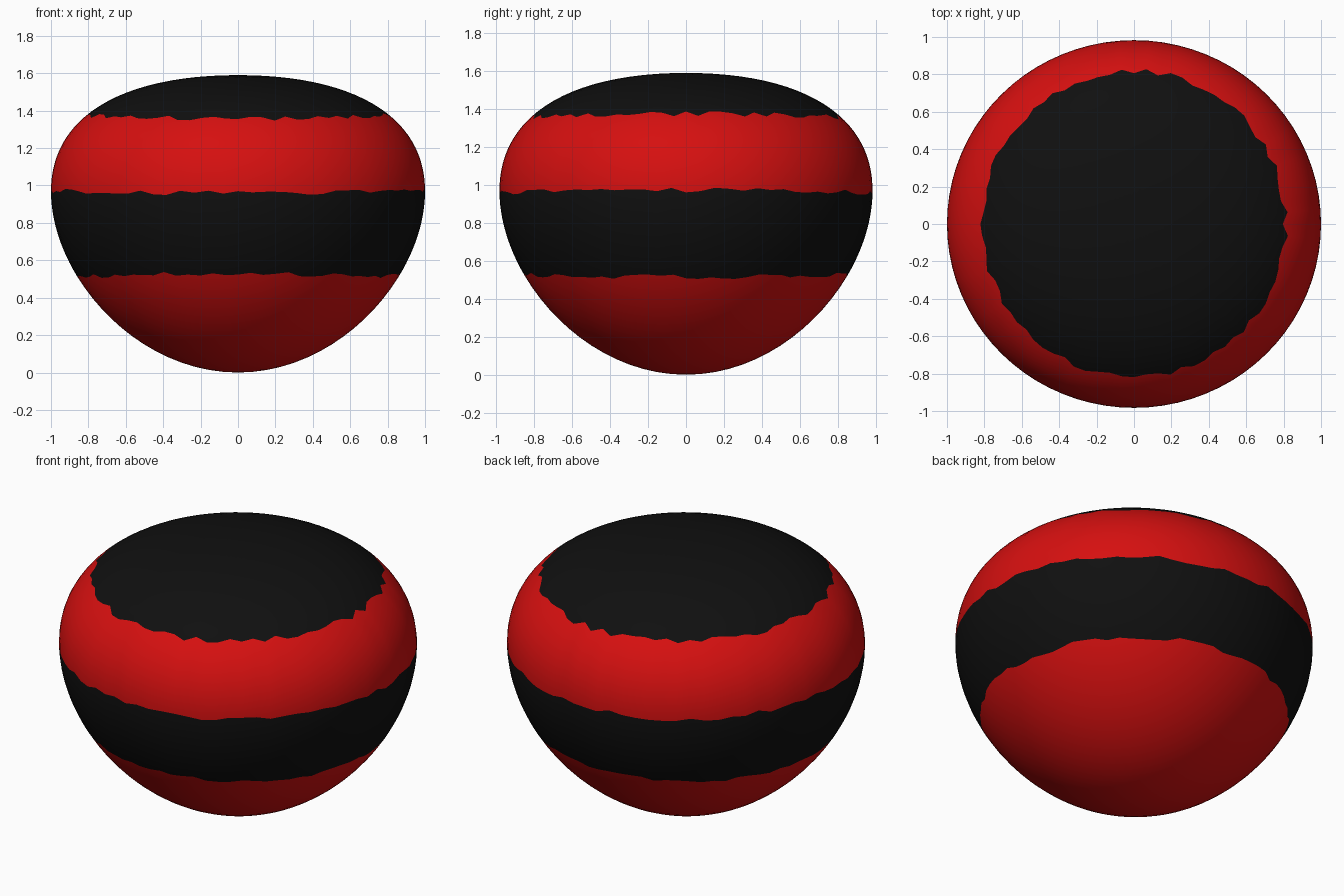
import bpy, bmesh, math, random

random.seed(4)
cube = bpy.data.objects.get("Cube")
if cube:
    bpy.data.objects.remove(cube, do_unlink=True)


def material(name, rgb):
    mat = bpy.data.materials.new(name)
    mat.use_nodes = True
    mat.diffuse_color = (*rgb, 1)
    bsdf = next(n for n in mat.node_tree.nodes if n.type == 'BSDF_PRINCIPLED')
    bsdf.inputs["Base Color"].default_value = (*rgb, 1)
    bsdf.inputs["Roughness"].default_value = 0.8
    return mat


# Silhouette: rounded bowl below the widest ring, flatter dome above it
BOWL = [(0, 0), (0.55, 0), (1, 0.52), (1, 0.97)]
DOME = [(1, 0.97), (1, 1.37), (0.62, 1.59), (0, 1.59)]
SEGMENTS = 80
DEPTH = 0.983


def profile(u):
    """Radius and height for u from 0 (bottom pole) to 2 (top pole)."""
    pts, t = (BOWL, u) if u <= 1 else (DOME, u - 1)
    w = ((1 - t) ** 3, 3 * t * (1 - t) ** 2, 3 * t * t * (1 - t), t ** 3)
    return tuple(sum(k * p[i] for k, p in zip(w, pts)) for i in (0, 1))


def u_at(z):
    lo, hi = 0.0, 2.0
    for _ in range(40):
        mid = (lo + hi) / 2
        lo, hi = (mid, hi) if profile(mid)[1] < z else (lo, mid)
    return lo


def ragged_edge(height, dip):
    """Profile parameter of an uneven stripe edge at every segment."""
    us = []
    for i in range(SEGMENTS):
        a = 2 * math.pi * i / SEGMENTS
        z = height - dip * math.sin(a) ** 2 + random.uniform(-0.013, 0.013)
        us.append(u_at(z))
    return us


# Stripe limits, from the bottom pole to the top pole
limits = [[0.0] * SEGMENTS, ragged_edge(0.515, -0.012), ragged_edge(0.973, 0.014),
          ragged_edge(1.375, 0.018), [2.0] * SEGMENTS]
steps = [14, 12, 12, 14]

bm = bmesh.new()


def ring(us):
    verts = []
    for i, u in enumerate(us):
        a = 2 * math.pi * i / SEGMENTS
        r, z = profile(u)
        verts.append(bm.verts.new((r * math.cos(a), DEPTH * r * math.sin(a), z)))
    return verts


# Sweep the rings, alternating colours stripe by stripe
bottom = bm.verts.new((0, 0, 0))
top = bm.verts.new((0, 0, profile(2)[1]))
previous = None
for stripe, count in enumerate(steps):
    for k in range(1, count + 1):
        t = k / count
        last = stripe == 3 and k == count
        current = None if last else ring(
            [a + (b - a) * t for a, b in zip(limits[stripe], limits[stripe + 1])])
        for i in range(SEGMENTS):
            j = (i + 1) % SEGMENTS
            if previous is None:
                corners = (bottom, current[j], current[i])
            elif last:
                corners = (previous[i], previous[j], top)
            else:
                corners = (previous[i], previous[j], current[j], current[i])
            face = bm.faces.new(corners)
            face.material_index = stripe % 2
            face.smooth = True
        previous = current

bmesh.ops.recalc_face_normals(bm, faces=bm.faces)
mesh = bpy.data.meshes.new("striped_body")
bm.to_mesh(mesh)
bm.free()
mesh.materials.append(material("red", (0.67, 0.005, 0.005)))
mesh.materials.append(material("black", (0.005, 0.005, 0.005)))
body = bpy.data.objects.new("striped_body", mesh)
bpy.context.collection.objects.link(body)
